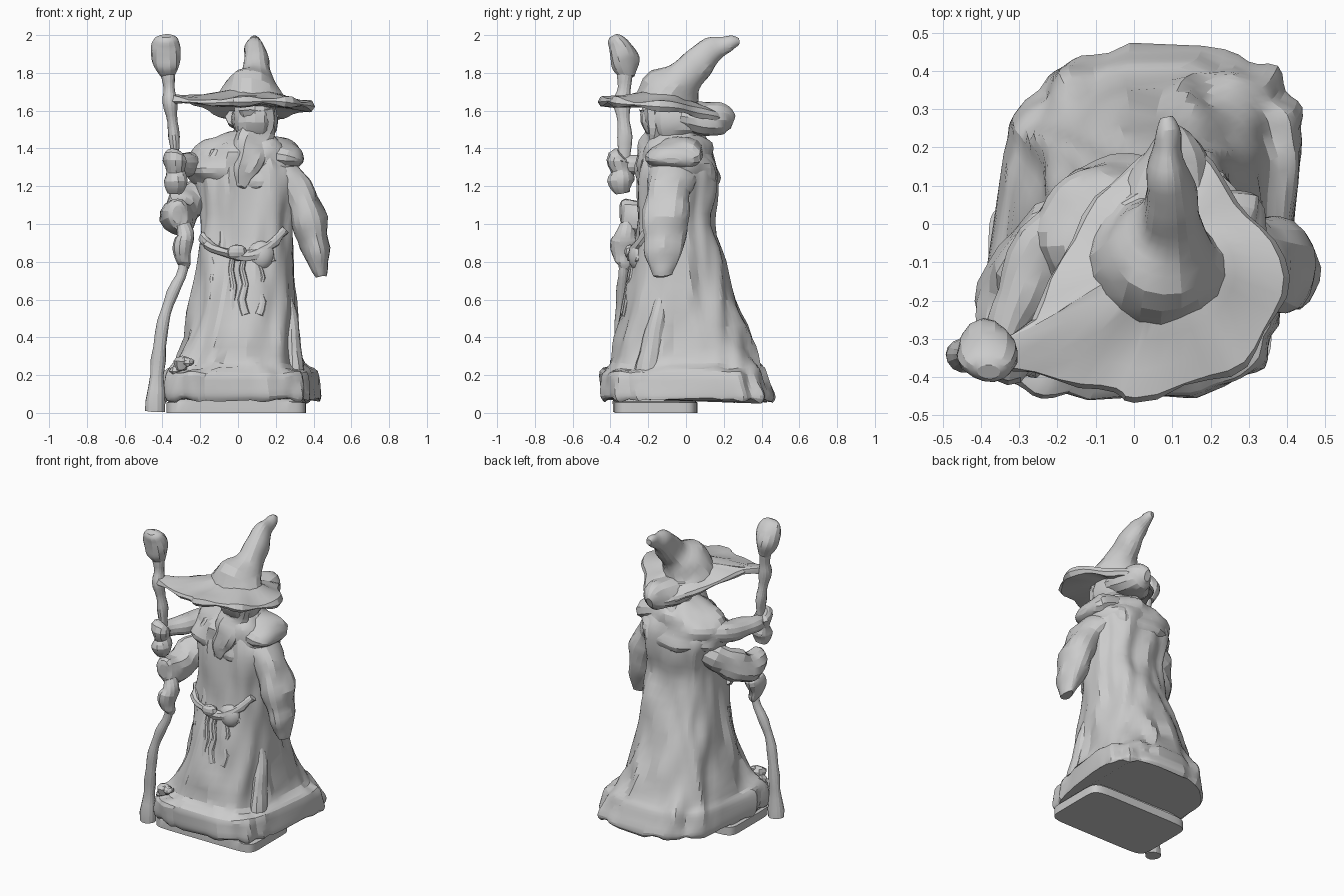
import bpy, bmesh, math
from mathutils import Vector, noise


def catmull(rows, steps, closed=False):
    """Smoothly resample rows of numbers."""
    n, out = len(rows), []
    get = (lambda i: rows[i % n]) if closed else (lambda i: rows[max(0, min(n - 1, i))])
    for i in range(n if closed else n - 1):
        for s in range(steps):
            t = s / steps
            out.append([0.5 * (2*b + (c-a)*t + (2*a-5*b+4*c-d)*t*t + (3*b-a-3*c+d)*t**3)
                        for a, b, c, d in zip(get(i-1), get(i), get(i+1), get(i+2))])
    if not closed:
        out.append(list(rows[-1]))
    return out


def skin(name, rings, folds=0.0, freq=(8, 8, 8)):
    """Bridge rings of points into a capped solid, with optional cloth folds."""
    bm = bmesh.new()
    loops = [[bm.verts.new(p) for p in r] for r in rings]
    n = len(loops[0])
    for a, b in zip(loops, loops[1:]):
        for i in range(n):
            bm.faces.new((a[i], a[(i+1) % n], b[(i+1) % n], b[i]))
    bm.faces.new(loops[0][::-1])
    bm.faces.new(loops[-1])
    bmesh.ops.recalc_face_normals(bm, faces=bm.faces)
    bm.normal_update()
    if folds:
        moves = [(v, v.normal * folds * noise.noise(Vector([c*f for c, f in zip(v.co, freq)])))
                 for v in bm.verts]
        for v, d in moves:
            v.co += d
    me = bpy.data.meshes.new(name)
    bm.to_mesh(me)
    bm.free()
    ob = bpy.data.objects.new(name, me)
    bpy.context.collection.objects.link(ob)
    for p in me.polygons:
        p.use_smooth = True
    me.set_sharp_from_angle(angle=math.radians(20))
    return ob


def loft(name, rows, n=40, steps=3, **kw):
    """Horizontal rounded-square rings: x0, x1, y0, y1, z, power, shear, back arch."""
    rings = []
    for x0, x1, y0, y1, z, p, sh, arch in (catmull(rows, steps) if steps > 1 else rows):
        ring = []
        for i in range(n):
            a = math.tau * (i + 0.5) / n
            c, s = [math.copysign(abs(q) ** (2 / p), q) for q in (math.cos(a), math.sin(a))]
            back = max(s, 0) ** 2
            ring.append(((x0+x1)/2 + (x1-x0)/2*c*(1 - arch*1.2*s*s) + sh*s,
                         (y0+y1)/2 + (y1-y0)/2*s - arch*c*c*back, z))
        rings.append(ring)
    return skin(name, rings, **kw)


def tube(name, rows, ref=(1, 0, 0), n=14, steps=3, **kw):
    """Oval sections along a path: x, y, z, radius along ref, other radius."""
    rows = catmull(rows, steps)
    rings = []
    for i, (x, y, z, ru, rv) in enumerate(rows):
        t = (Vector(rows[min(i+1, len(rows)-1)][:3]) - Vector(rows[max(i-1, 0)][:3])).normalized()
        u = (Vector(ref) - t * t.dot(Vector(ref))).normalized()
        v = t.cross(u)
        rings.append([Vector((x, y, z)) + u*ru*math.cos(math.tau*k/n) + v*rv*math.sin(math.tau*k/n)
                      for k in range(n)])
    return skin(name, rings, **kw)


def blob(name, c, r, n=16, m=9, **kw):
    rings = [[(c[0] + r[0]*math.sin(b)*math.cos(math.tau*k/n),
               c[1] + r[1]*math.sin(b)*math.sin(math.tau*k/n),
               c[2] - r[2]*math.cos(b)) for k in range(n)]
             for b in [0.12 + (math.pi-0.24)*j/m for j in range(m+1)]]
    return skin(name, rings, **kw)


# Stand
loft("base_plate", [(-.38, .36, -.38, .06, 0, 9, 0, 0), (-.38, .36, -.38, .06, .055, 9, 0, 0),
                    (-.36, .33, -.38, .05, .06, 9, 0, 0), (-.36, .33, -.38, .05, .1, 9, 0, 0)], steps=1)

# Long robe with flared hem
loft("robe", [(-.36, .425, -.43, .455, .065, 4.6, .055, .07), (-.37, .43, -.45, .465, .09, 4.6, .055, .07),
              (-.37, .42, -.455, .445, .15, 4.6, .055, .07), (-.36, .4, -.45, .42, .215, 4.4, .05, .06),
              (-.325, .35, -.385, .39, .265, 3.8, .03, .05), (-.285, .315, -.365, .335, .4, 3.3, .01, .03),
              (-.245, .295, -.325, .265, .6, 2.9, 0, .02), (-.205, .28, -.285, .2, .8, 2.7, 0, 0),
              (-.195, .28, -.255, .145, 1.0, 2.6, 0, 0), (-.22, .3, -.25, .165, 1.15, 2.6, 0, 0),
              (-.24, .31, -.24, .165, 1.28, 2.5, 0, 0), (-.18, .26, -.21, .13, 1.38, 2.3, 0, 0),
              (-.05, .2, -.16, .09, 1.46, 2, 0, 0), (0, .17, -.13, .05, 1.54, 2, 0, 0)],
     n=72, folds=.036, freq=(12, 12, 3))

# Shoulder cape and its folds
loft("shoulder_cape", [(-.2, .27, -.22, .14, 1.2, 2.4, 0, 0), (-.25, .305, -.25, .168, 1.25, 2.4, 0, 0),
                       (-.28, .325, -.245, .165, 1.32, 2.3, 0, 0), (-.22, .28, -.22, .14, 1.40, 2.2, 0, 0),
                       (-.07, .2, -.18, .1, 1.465, 2, 0, 0), (0, .15, -.14, .06, 1.5, 2, 0, 0)],
     folds=.035, freq=(9, 9, 12))
tube("shoulder_fold", [(.1, .03, 1.42, .04, .06), (.19, -.03, 1.38, .085, .13), (.26, -.07, 1.355, .075, .15),
                       (.32, -.08, 1.34, .045, .12), (.345, -.08, 1.335, .015, .05)],
     ref=(0, 0, 1), folds=.02)

# Head and beard
blob("head", (.09, -.07, 1.56), (.125, .17, .13), folds=.03)
tube("beard", [(.09, -.17, 1.61, .1, .07), (.09, -.16, 1.52, .09, .055), (.07, -.175, 1.44, .1, .055),
               (.05, -.2, 1.36, .1, .055), (.02, -.215, 1.27, .07, .05), (.01, -.235, 1.19, .03, .025)],
     folds=.03, freq=(20, 20, 8))

# Hat: wide drooping brim from a free outline
edge = catmull([(-.38, -.35, 1.655), (-.2, -.42, 1.64), (-.05, -.44, 1.645), (0, -.46, 1.645),
                (.2, -.41, 1.65), (.32, -.33, 1.635), (.39, -.19, 1.625), (.36, -.05, 1.615),
                (.26, .05, 1.59), (.2, .16, 1.57), (.1, .25, 1.53), (.01, .17, 1.54),
                (-.1, .07, 1.58), (-.2, -.09, 1.62), (-.27, -.25, 1.655)], 3, closed=True)
hub = Vector((.075, -.07, 1.70))


def brim_ring(t, dz):
    return [hub.lerp(Vector(p), t) + Vector((0, 0, dz)) for p in edge]


skin("hat_brim", [brim_ring(t, -.07 + .055*t) for t in (.15, .5, .8, .97)]
     + [brim_ring(1, 0)] + [brim_ring(t, .018) for t in (.97, .8, .6, .4, .15)],
     folds=.03, freq=(7, 7, 7))
tube("hat_crown", [(.07, -.09, 1.63, .19, .19), (.072, -.075, 1.69, .165, .165), (.085, -.02, 1.76, .11, .11),
                   (.09, .03, 1.82, .08, .09), (.09, .095, 1.89, .064, .078), (.087, .165, 1.94, .053, .062),
                   (.085, .23, 1.962, .04, .045), (.083, .275, 1.965, .014, .016)], n=20, folds=.025)
tube("hat_back_fold", [(.08, -.02, 1.57, .14, .07), (.09, .08, 1.555, .13, .09), (.1, .16, 1.55, .095, .09),
                       (.1, .215, 1.55, .055, .07), (.1, .245, 1.54, .02, .035)], folds=.02)

# Hanging arm
tube("lowered_sleeve", [(.2, -.06, 1.3, .08, .12), (.29, -.08, 1.22, .085, .125), (.35, -.1, 1.1, .09, .12),
                        (.39, -.11, .97, .09, .115), (.42, -.115, .86, .075, .105),
                        (.435, -.12, .77, .05, .085), (.44, -.12, .725, .025, .055)], n=18, folds=.03)

# Raised arm gripping the staff, with its draped sleeve
tube("raised_sleeve", [(-.12, .02, 1.33, .08, .09), (-.24, -.06, 1.315, .07, .08), (-.3, -.19, 1.31, .055, .06),
                       (-.335, -.29, 1.315, .055, .045), (-.345, -.34, 1.315, .045, .04)],
     ref=(0, 0, 1), folds=.02)
tube("gripping_hand", [(-.335, -.33, 1.365, .05, .04), (-.345, -.345, 1.335, .065, .075),
                       (-.34, -.335, 1.28, .05, .05), (-.335, -.33, 1.23, .065, .07),
                       (-.335, -.33, 1.165, .035, .04)], folds=.03)
tube("draped_sleeve", [(-.12, .0, 1.18, .1, .09), (-.24, -.06, 1.12, .1, .09), (-.305, -.14, 1.06, .1, .09),
                       (-.315, -.24, 1.04, .1, .085), (-.32, -.33, 1.05, .09, .065),
                       (-.32, -.36, 1.05, .05, .03)], ref=(0, 0, 1), folds=.035)
tube("lower_grip", [(-.3, -.31, 1.0, .05, .05), (-.285, -.32, .94, .045, .05), (-.29, -.32, .91, .055, .07),
                    (-.295, -.325, .84, .05, .06), (-.29, -.325, .79, .045, .06), (-.285, -.33, .76, .025, .03)],
     folds=.03)

# Staff: bent lower shaft, thin upper shaft, tilted knob
tube("staff_lower", [(-.44, -.34, .01, .05, .04), (-.43, -.34, .2, .042, .035), (-.405, -.345, .42, .034, .03),
                     (-.365, -.345, .58, .03, .03), (-.305, -.335, .72, .03, .03),
                     (-.285, -.33, .82, .03, .03)], folds=.015)
tube("staff_upper", [(-.335, -.33, 1.3, .028, .03), (-.335, -.32, 1.42, .023, .035),
                     (-.35, -.33, 1.54, .026, .032), (-.365, -.34, 1.65, .04, .045),
                     (-.365, -.33, 1.72, .03, .035), (-.37, -.32, 1.8, .035, .04)], folds=.015)
tube("staff_knob", [(-.37, -.305, 1.78, .03, .035), (-.375, -.31, 1.83, .06, .065),
                    (-.38, -.325, 1.88, .083, .075), (-.38, -.35, 1.94, .085, .068),
                    (-.38, -.375, 1.98, .065, .045), (-.38, -.385, 1.995, .03, .02)], folds=.025)

# Belt cord, pouch and hanging tassels
tube("belt_cord", [(-.19, -.18, .93, .025, .02), (-.13, -.26, .87, .028, .025), (-.03, -.285, .84, .03, .025),
                   (.07, -.285, .83, .03, .025), (.16, -.265, .88, .03, .025), (.25, -.2, .97, .025, .02)],
     ref=(0, 0, 1), n=8, folds=.02, freq=(20, 20, 20))
blob("belt_knot", (-.01, -.295, .85), (.05, .03, .04), n=10, m=6, folds=.02)
blob("belt_pouch", (.13, -.25, .83), (.07, .055, .08), folds=.02)
for i, (x, top, bottom) in enumerate([(-.08, 1.14, .84), (-.03, .84, .5), (.03, .84, .52), (.17, 1.06, .8),
                                      (-.13, .82, .6), (.12, .78, .52)]):
    rows = []
    for k in range(5):
        z = top + (bottom - top) * k / 4
        y = -.283 - (.8 - z) * .19 + 1.6 * (x - .04) ** 2
        rows.append((x + .01*math.sin(3*k + i), y, z, .013 + .003*k, .015))
    tube(f"tassel_{i + 1}", rows, n=8, steps=2)

# Small growth on the lower hem and a soft side fold
for i, (x, y, z, r) in enumerate([(-.3, -.36, .26, .04), (-.26, -.375, .27, .03), (-.33, -.35, .23, .03)]):
    blob(f"hem_growth_{i + 1}", (x, y, z), (r, r, r), n=9, m=5, folds=.02, freq=(30, 30, 30))
tube("side_fold", [(.29, -.2, .22, .06, .07), (.285, -.18, .35, .045, .06), (.28, -.16, .47, .045, .05),
                   (.265, -.13, .6, .02, .03)], n=12, folds=.02)
